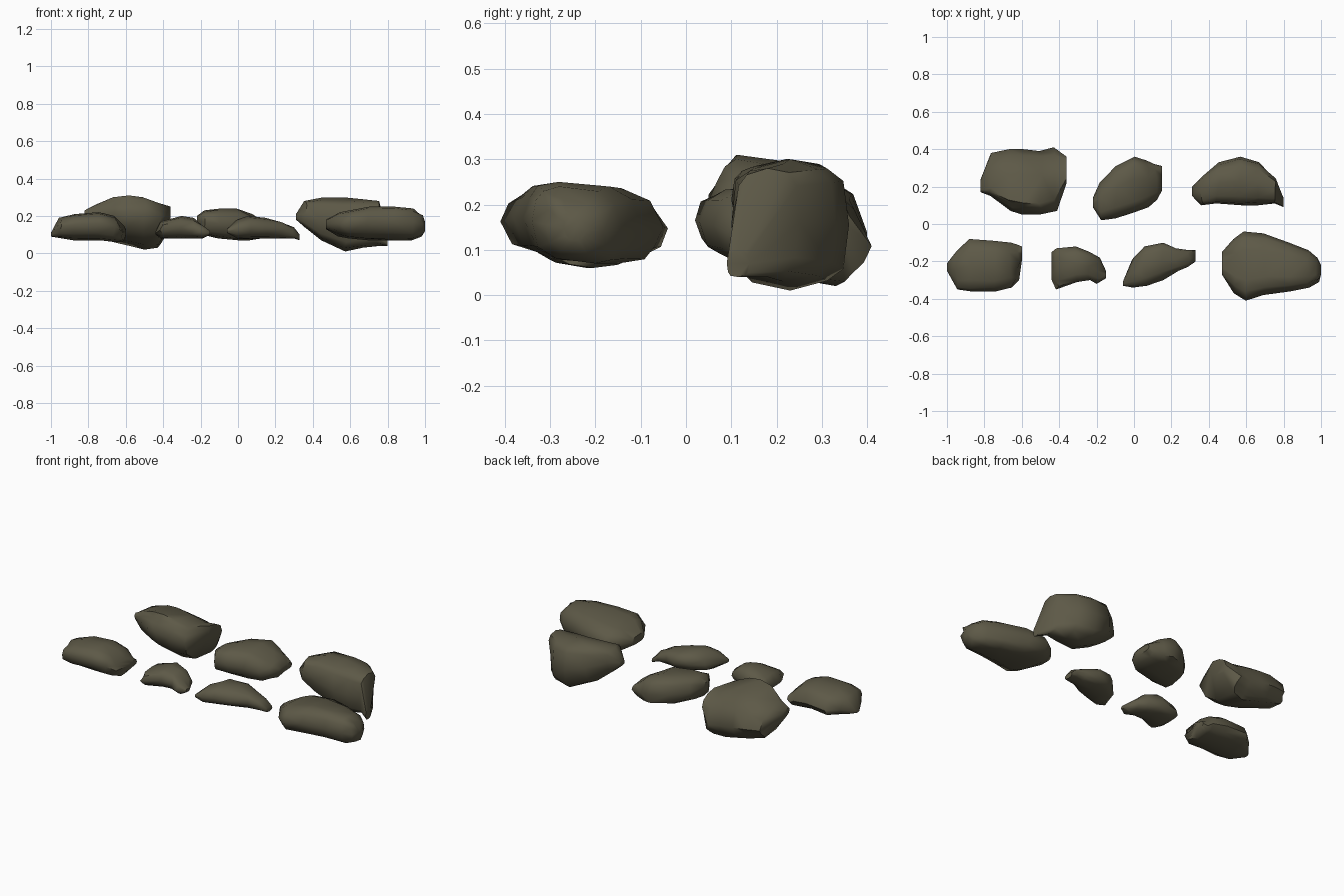
import bpy
import bmesh
import math
import random

if "Cube" in bpy.data.objects:
    bpy.data.objects.remove(bpy.data.objects["Cube"], do_unlink=True)

random.seed(4)
UNIT = 0.01      # stations are written in hundredths
SIDES = 12       # corners of each cross-section


def make_material(name, colour):
    material = bpy.data.materials.new(name)
    material.use_nodes = True
    material.diffuse_color = colour
    shader = material.node_tree.nodes["Principled BSDF"]
    shader.inputs["Base Color"].default_value = colour
    shader.inputs["Roughness"].default_value = 0.9
    return material


stone = make_material("olive brown stone", (0.11, 0.1, 0.063, 1))


def rounded(value, power):
    """Push a sine or cosine outwards for a boxier section."""
    return math.copysign(abs(value) ** power, value)


def make_rock(name, stations, lean=0.0, tilt=0.0, power=0.7):
    """Loft rounded sections along x; each station is x, front, back, bottom, top.

    lean moves the crest backwards and the belly forwards; tilt lifts the back
    edge and drops the front edge; a lower power makes a squarer section.
    """
    bm = bmesh.new()
    rings = []
    last = len(stations) - 1
    for index, (x, front, back, bottom, top) in enumerate(stations):
        half_width, half_height = (back - front) / 2, (top - bottom) / 2
        ring = []
        for step in range(SIDES):
            angle = math.tau * step / SIDES
            across = rounded(math.cos(angle), power)
            up = rounded(math.sin(angle), power)
            # Small chips, kept within the section's own extents
            chip = random.uniform(0.92, 1.0) if step % 3 else 1.0
            shift = lean * up * (1 - abs(across))
            lift = tilt * across * (1 - abs(up))
            y = (front + back) / 2 + half_width * (across * chip + shift)
            z = (bottom + top) / 2 + half_height * (up * chip + lift)
            slide = random.uniform(-1, 1) if 0 < index < last else 0
            ring.append(bm.verts.new((UNIT * (x + slide), UNIT * y, UNIT * z)))
        rings.append(ring)

    # Skin between neighbouring sections, then close both ends
    for first, second in zip(rings, rings[1:]):
        for step in range(SIDES):
            after = (step + 1) % SIDES
            bm.faces.new((first[step], first[after], second[after], second[step]))
    bm.faces.new(rings[0])
    bm.faces.new(rings[-1])
    bmesh.ops.recalc_face_normals(bm, faces=bm.faces)
    bmesh.ops.triangulate(bm, faces=bm.faces)

    mesh = bpy.data.meshes.new(name)
    bm.to_mesh(mesh)
    bm.free()
    mesh.materials.append(stone)
    rock = bpy.data.objects.new(name, mesh)
    bpy.context.collection.objects.link(rock)

    # Smooth shading that leaves the chipped ridges sharp
    bpy.ops.object.select_all(action="DESELECT")
    rock.select_set(True)
    bpy.context.view_layer.objects.active = rock
    bpy.ops.object.shade_smooth_by_angle(angle=math.radians(50))


# Front row, from the right side of the model to its left
make_rock("front_right_rock", [
    (-100, -25, -21, 9, 11), (-95, -35, -14, 8, 19), (-88, -36, -8, 7, 21),
    (-74, -36, -9, 7, 22), (-66, -34, -10, 6, 20), (-62, -30, -11, 6, 15),
    (-60, -20, -12, 9, 13),
], tilt=-0.2, power=0.75)
make_rock("front_small_rock", [
    (-44, -30, -15, 10, 12), (-41, -35, -13, 8, 17), (-31, -31, -12, 8, 20),
    (-24, -30, -15, 8, 19), (-19, -32, -18, 8, 15), (-15, -29, -25, 10, 12),
])
make_rock("front_long_rock", [
    (-6, -33, -31, 11, 13), (0, -34, -18, 8, 18), (6, -33, -12, 8, 20),
    (15, -30, -10, 8, 19), (23, -25, -13, 8, 17), (29, -23, -14, 8, 14),
    (33, -20, -14, 7, 10),
])
make_rock("front_left_rock", [
    (47, -27, -15, 13, 18), (54, -37, -8, 9, 22), (59, -41, -4, 8, 23),
    (70, -38, -5, 7, 25), (83, -36, -10, 7, 25), (93, -34, -14, 7, 24),
    (98, -31, -18, 9, 21), (100, -27, -22, 12, 17),
], lean=-0.4, tilt=-0.1)

# Back row, from the right side of the model to its left
make_rock("back_right_rock", [
    (-82, 17, 24, 18, 23), (-77, 15, 38, 9, 26), (-66, 7, 40, 6, 30),
    (-59, 5, 40, 4, 31), (-50, 5, 39, 2, 30), (-42, 7, 41, 3, 27),
    (-36, 22, 36, 14, 25),
], lean=-0.65, tilt=-0.35, power=0.95)
make_rock("back_middle_rock", [
    (-22, 9, 14, 16, 20), (-18, 2, 22, 10, 23), (-10, 3, 31, 8, 24),
    (0, 6, 36, 7, 24), (7, 9, 34, 7, 21), (12, 13, 32, 8, 18),
    (15, 18, 31, 11, 15),
], lean=0.2, power=0.6)
make_rock("back_left_rock", [
    (31, 15, 20, 18, 21), (36, 10, 25, 14, 28), (45, 11, 33, 7, 30),
    (57, 10, 36, 1, 30), (67, 10, 33, 3, 29), (75, 11, 25, 4, 28),
    (80, 9, 14, 4, 10),
], power=0.55)
